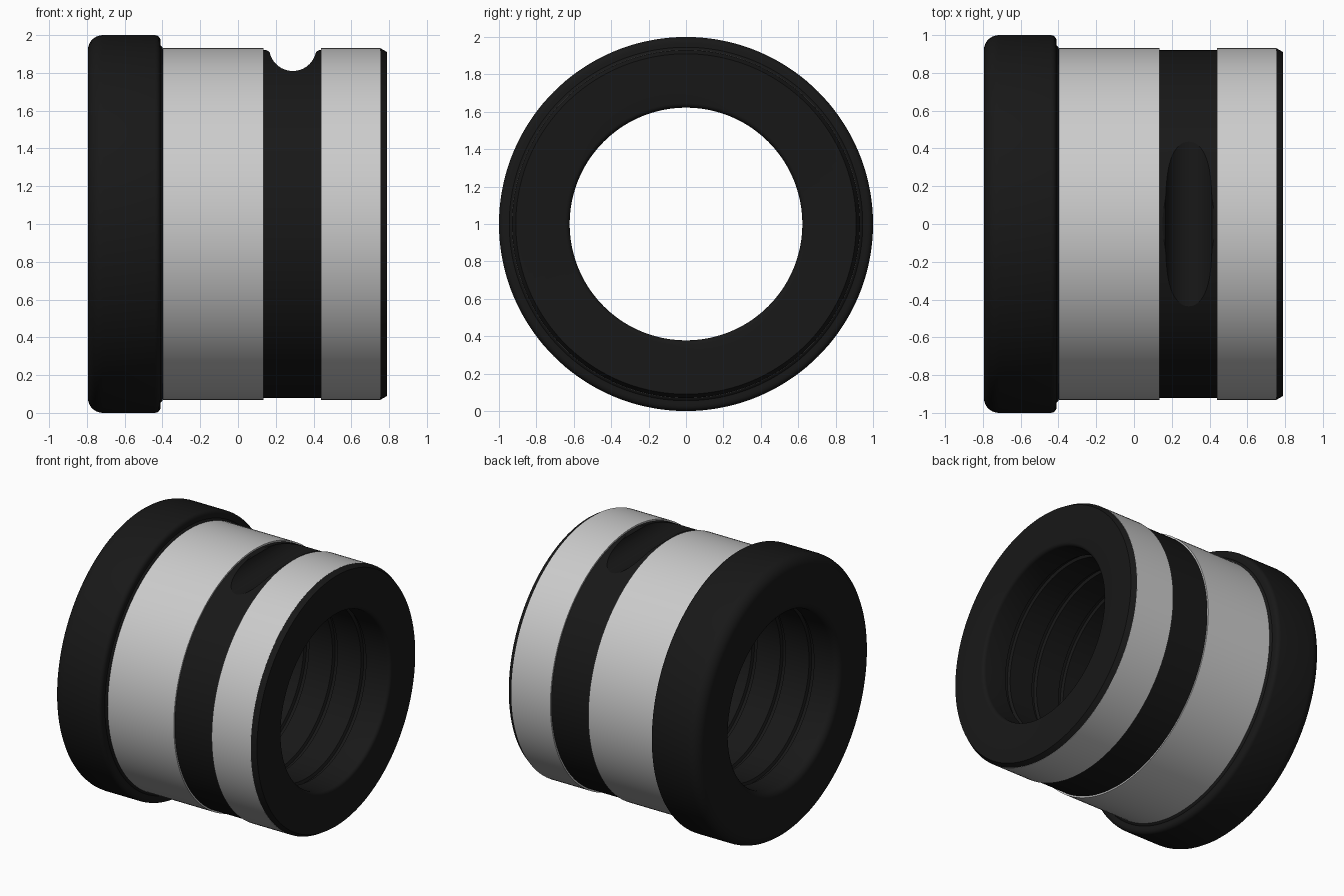
import bpy, bmesh, math
from mathutils import Vector, Matrix

if "Cube" in bpy.data.objects:
    bpy.data.objects.remove(bpy.data.objects["Cube"])

SIDES = 144
AXIS_Z = 1.0

black = bpy.data.materials.new("black_rubber")
black.diffuse_color = (0.009, 0.009, 0.009, 1)
black.use_nodes = True
black.node_tree.nodes["Principled BSDF"].inputs["Base Color"].default_value = black.diffuse_color


def arc(cx, cr, rad, a0, a1, n=7):
    # fillet points as (x, radius)
    return [(cx + rad * math.cos(math.radians(a0 + (a1 - a0) * i / n)),
             cr + rad * math.sin(math.radians(a0 + (a1 - a0) * i / n))) for i in range(n + 1)]


def new_object(name, bm, mat=None):
    bmesh.ops.recalc_face_normals(bm, faces=bm.faces)
    mesh = bpy.data.meshes.new(name)
    bm.to_mesh(mesh)
    bm.free()
    ob = bpy.data.objects.new(name, mesh)
    bpy.context.collection.objects.link(ob)
    if mat:
        mesh.materials.append(mat)
    return ob


def revolve(name, profile, mat=None):
    # closed (x, radius) profile turned around the x axis
    bm = bmesh.new()
    rings = []
    for i in range(SIDES):
        a = math.tau * i / SIDES
        rings.append([bm.verts.new((x, r * math.sin(a), AXIS_Z + r * math.cos(a))) for x, r in profile])
    n = len(profile)
    for i in range(SIDES):
        p, q = rings[i], rings[(i + 1) % SIDES]
        for j in range(n):
            k = (j + 1) % n
            bm.faces.new((p[j], p[k], q[k], q[j]))
    return new_object(name, bm, mat)


def smooth(ob):
    bpy.ops.object.select_all(action='DESELECT')
    ob.select_set(True)
    bpy.context.view_layer.objects.active = ob
    for m in list(ob.modifiers):
        bpy.ops.object.modifier_apply(modifier=m.name)
    bpy.ops.object.shade_smooth_by_angle(angle=math.radians(28))


# bushing body: flange, shoulder, groove bed and chamfered nose
outer = arc(-0.715, 0.92, 0.08, 180, 90)
outer += arc(-0.44, 0.97, 0.03, 90, 0, 4)
outer += [(-0.41, 0.945), (-0.40, 0.935), (-0.395, 0.92),
          (0.755, 0.92), (0.755, 0.93), (0.79, 0.91)]

# bore with evenly spaced ring grooves
bore = arc(0.765, 0.647, 0.025, 0, -90, 4)
for i in range(6):
    x = 0.575 - 0.23 * i
    bore += [(x + 0.02, 0.622), (x + 0.012, 0.642), (x - 0.012, 0.642), (x - 0.02, 0.622)]
bore += arc(-0.745, 0.672, 0.05, 270, 180, 6)
body = revolve("bushing_body", outer + bore, black)

# round notch across the top of the groove
section = [(0.147, 2.1), (0.147, 1.922), (0.16, 1.915)]
section += arc(0.29, 1.935, 0.125, 192, 348, 28)
section += [(0.42, 1.915), (0.433, 1.922), (0.433, 2.1)]
bm = bmesh.new()
face = bm.faces.new([bm.verts.new((x, -0.9, z)) for x, z in section])
ext = bmesh.ops.extrude_face_region(bm, geom=[face])
bmesh.ops.translate(bm, vec=(0, 1.8, 0),
                    verts=[v for v in ext["geom"] if isinstance(v, bmesh.types.BMVert)])
cutter = new_object("notch_cutter", bm)
cut = body.modifiers.new("notch", 'BOOLEAN')
cut.operation = 'DIFFERENCE'
cut.solver = 'EXACT'
cut.object = cutter
smooth(body)
bpy.data.objects.remove(cutter)

# bare metal bands on both sides of the groove
for name, x0, x1 in (("wide_metal_band", -0.397, 0.135), ("narrow_metal_band", 0.44, 0.755)):
    smooth(revolve(name, [(x0, 0.917), (x0, 0.931), (x1, 0.931), (x1, 0.917)]))
